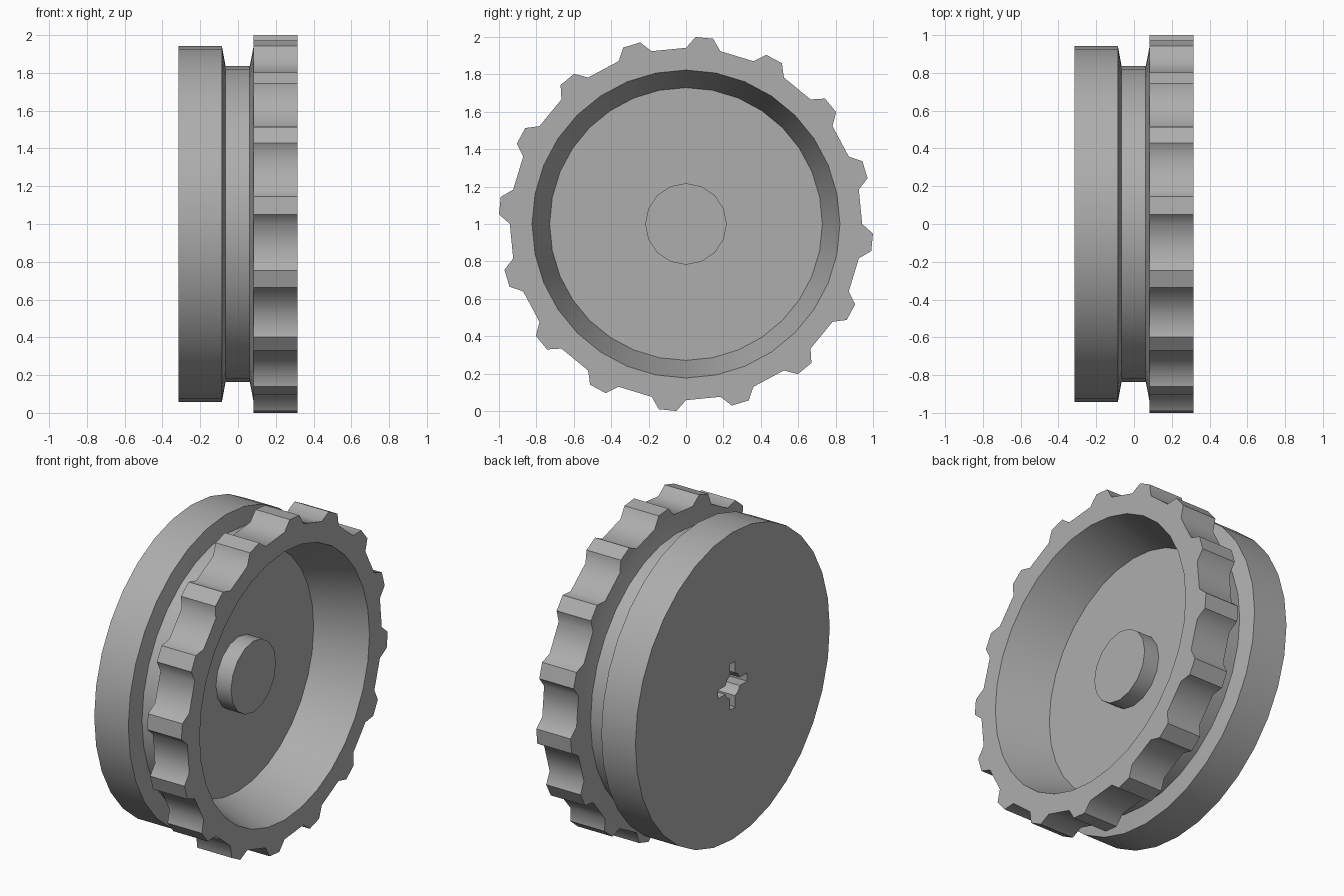
import bpy, bmesh
from math import sin, cos, atan2, pi

if "Cube" in bpy.data.objects:
    bpy.data.objects.remove(bpy.data.objects["Cube"])

CZ = 1.0      # axle height
SIDES = 32

grey = bpy.data.materials.new("mid_grey")
grey.diffuse_color = (0.42, 0.42, 0.42, 1)
grey.use_nodes = True
grey.node_tree.nodes["Principled BSDF"].inputs["Base Color"].default_value = grey.diffuse_color


def ring(bm, x, r, n):
    return [bm.verts.new((x, r * sin(2 * pi * i / n), r * cos(2 * pi * i / n))) for i in range(n)]


def lathe(bm, profile, n):
    """Loft (x, radius) rings around the x axis, capping both ends; returns faces per band."""
    rings = [ring(bm, x, r, n) for x, r in profile]
    bands = [[bm.faces.new((a[i], a[(i + 1) % n], b[(i + 1) % n], b[i])) for i in range(n)]
             for a, b in zip(rings, rings[1:])]
    bm.faces.new(rings[0])
    bm.faces.new(rings[-1])
    return bands


def make_object(name, bm):
    bmesh.ops.recalc_face_normals(bm, faces=bm.faces)
    mesh = bpy.data.meshes.new(name)
    bm.to_mesh(mesh)
    bm.free()
    mesh.materials.append(grey)
    ob = bpy.data.objects.new(name, mesh)
    ob.location.z = CZ
    bpy.context.collection.objects.link(ob)
    return ob


def select_only(ob):
    bpy.ops.object.select_all(action='DESELECT')
    ob.select_set(True)
    bpy.context.view_layer.objects.active = ob


# Wheel body: plain rim, groove, toothed rim, dished front
bm = bmesh.new()
bands = lathe(bm, [(-0.316, 0.942), (-0.085, 0.942), (-0.066, 0.836), (0.062, 0.836),
                   (0.083, 0.942), (0.316, 0.942), (0.316, 0.823), (0.003, 0.729)], SIDES)
bmesh.ops.recalc_face_normals(bm, faces=bm.faces)

# Teeth: every second face of the front rim pulled out and narrowed
for face in bands[4][::2]:
    c = face.calc_center_median()
    mid = atan2(c.y, c.z)
    top = bmesh.ops.extrude_discrete_faces(bm, faces=[face])['faces'][0]
    for v in top.verts:
        side = 1 if sin(atan2(v.co.y, v.co.z) - mid) > 0 else -1
        a = mid + side * 0.047
        v.co.y, v.co.z = 1.001 * sin(a), 1.001 * cos(a)
wheel = make_object("wheel", bm)

# Cross-shaped axle socket cut into the back: one quarter outline turned four times
quarter = [(0.14, -0.025), (0.14, 0.025), (0.07, 0.025), (0.053, 0.053), (0.025, 0.07)]
bm = bmesh.new()
outline = []
for k in range(4):
    ca, sa = cos(k * pi / 2), sin(k * pi / 2)
    outline += [bm.verts.new((-0.4, y * ca - z * sa, y * sa + z * ca)) for y, z in quarter]
ext = bmesh.ops.extrude_face_region(bm, geom=[bm.faces.new(outline)], use_keep_orig=True)['geom']
bmesh.ops.translate(bm, vec=(0.37, 0, 0), verts=[g for g in ext if isinstance(g, bmesh.types.BMVert)])
cutter = make_object("axle_socket_cutter", bm)
cutter.hide_render = True

mod = wheel.modifiers.new("axle_socket", 'BOOLEAN')
mod.operation = 'DIFFERENCE'
mod.solver = 'EXACT'
mod.object = cutter
select_only(wheel)
bpy.ops.object.modifier_apply(modifier=mod.name)
bpy.data.objects.remove(cutter)

# Hub boss on the dish floor
bm = bmesh.new()
lathe(bm, [(-0.01, 0.218), (0.105, 0.218)], 16)
hub = make_object("hub", bm)

for ob in (wheel, hub):
    select_only(ob)
    bpy.ops.object.shade_smooth_by_angle(angle=0.84)
